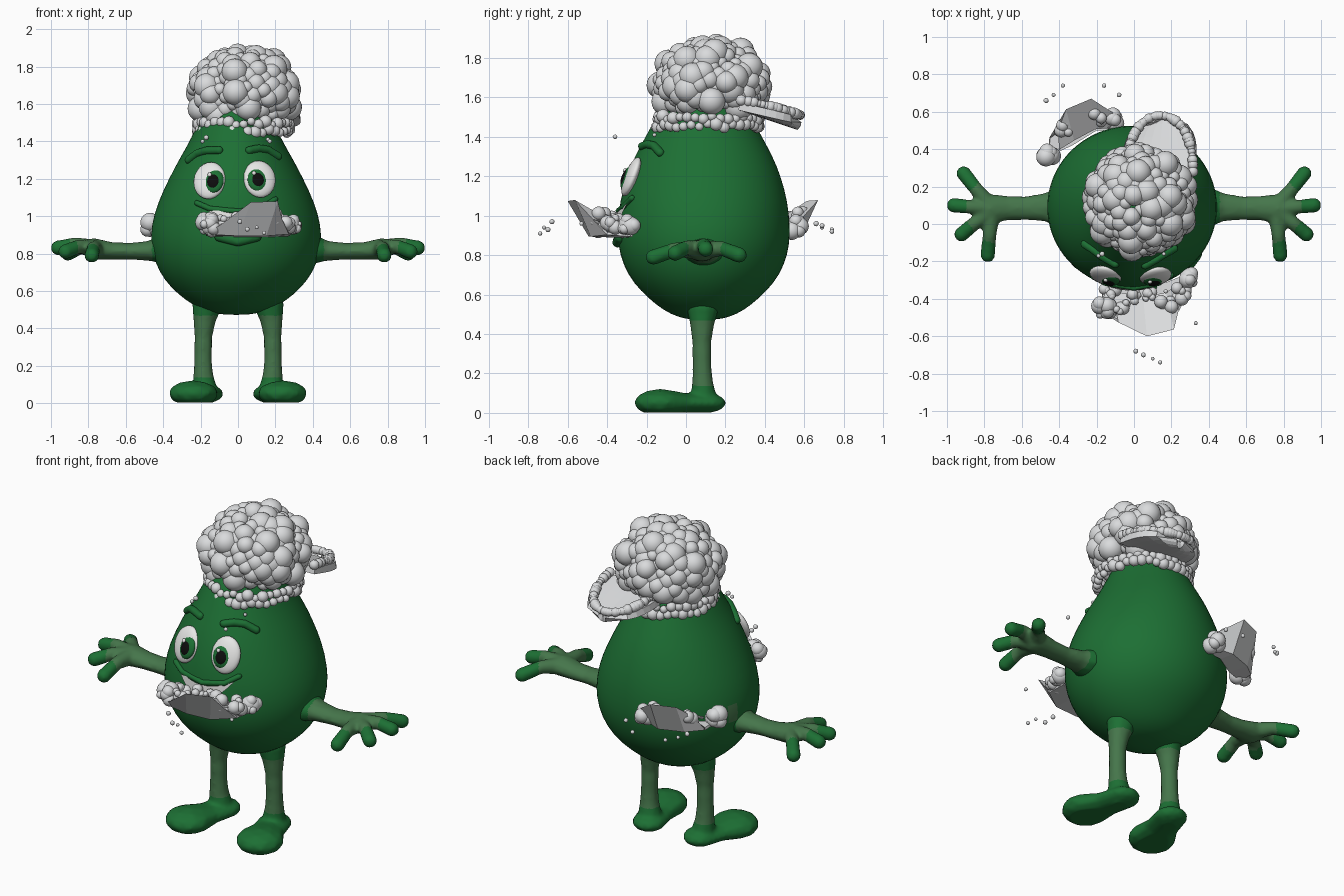
import bpy, bmesh, math, random
from mathutils import Vector, Matrix

random.seed(4)
cube = bpy.data.objects.get("Cube")
if cube:
    bpy.data.objects.remove(cube, do_unlink=True)


def material(name, r, g, b):
    m = bpy.data.materials.new(name)
    m.use_nodes = True
    m.diffuse_color = (r, g, b, 1)
    m.node_tree.nodes["Principled BSDF"].inputs["Base Color"].default_value = (r, g, b, 1)
    return m


GREEN = material("deep green", 0.012, 0.16, 0.034)
LIGHT = material("soft green", 0.06, 0.18, 0.07)
WHITE = material("white", 0.85, 0.85, 0.84)
BLACK = material("black", 0.004, 0.004, 0.004)
GREY = material("light grey", 0.7, 0.71, 0.72)


def finish(bm, name, *mats):
    me = bpy.data.meshes.new(name)
    bm.to_mesh(me)
    bm.free()
    ob = bpy.data.objects.new(name, me)
    bpy.context.collection.objects.link(ob)
    for m in mats:
        me.materials.append(m)
    me.shade_smooth()
    return ob


def ball(bm, co, r, squash=(1, 1, 1), detail=3):
    bmesh.ops.create_icosphere(bm, subdivisions=detail, radius=r,
                               matrix=Matrix.Translation(co) @ Matrix.Diagonal((*squash, 1)))


def chain(bm, points, squash=(1, 1, 1)):
    """Row of overlapping balls through (x, y, z, radius) points."""
    for a, b in zip(points, points[1:]):
        a, b = Vector(a), Vector(b)
        n = max(2, int((b - a).xyz.length / 0.012))
        for i in range(n + 1):
            p = a.lerp(b, i / n)
            ball(bm, p.xyz, p.w, squash, 2)


def fuse(bm, name, rule, *mats, voxel=0.011):
    """Weld balls into one skin, then colour the faces by a rule."""
    ob = finish(bm, name, *mats)
    rem = ob.modifiers.new("weld", 'REMESH')
    rem.mode, rem.voxel_size = 'VOXEL', voxel
    sm = ob.modifiers.new("soften", 'SMOOTH')
    sm.iterations = 4
    me = bpy.data.meshes.new_from_object(ob.evaluated_get(bpy.context.evaluated_depsgraph_get()))
    ob.modifiers.clear()
    ob.data = me
    me.materials.clear()
    for m in mats:
        me.materials.append(m)
    for v in me.vertices:
        v.co.z = max(v.co.z, 0.003)
    for p in me.polygons:
        p.material_index = rule(p.center)
    me.shade_smooth()
    return ob


def mirrored(ob, name):
    other = bpy.data.objects.new(name, ob.data.copy())
    bpy.context.collection.objects.link(other)
    other.data.transform(Matrix.Scale(-1, 4, (1, 0, 0)))
    other.data.flip_normals()


# Egg-shaped body: height, half width, half depth
PROFILE = [(0.472, 0.06, 0.06), (0.485, 0.14, 0.13), (0.52, 0.225, 0.205), (0.58, 0.31, 0.28),
           (0.66, 0.387, 0.36), (0.75, 0.435, 0.41), (0.85, 0.458, 0.437), (0.95, 0.455, 0.438),
           (1.07, 0.422, 0.428), (1.2, 0.36, 0.392), (1.3, 0.308, 0.352), (1.42, 0.236, 0.285),
           (1.54, 0.19, 0.22), (1.63, 0.13, 0.14), (1.66, 0.05, 0.05)]
CX, CY = -0.01, 0.09


def front_y(x, z):
    for (z0, a0, b0), (z1, a1, b1) in zip(PROFILE, PROFILE[1:]):
        if z0 <= z <= z1:
            t = (z - z0) / (z1 - z0)
            rx, ry = a0 + t * (a1 - a0), b0 + t * (b1 - b0)
            return CY - ry * math.sqrt(max(0, 1 - ((x - CX) / rx) ** 2))


bm = bmesh.new()
SEG = 40
rings = [[bm.verts.new((CX + rx * math.cos(k * math.tau / SEG), CY + ry * math.sin(k * math.tau / SEG), z))
          for k in range(SEG)] for z, rx, ry in PROFILE]
for i, (lo, hi) in enumerate(zip(rings, rings[1:])):
    for k in range(SEG):
        j = (k + 1) % SEG
        face = bm.faces.new((lo[k], lo[j], hi[j], hi[k]))
        face.material_index = int(i == 6 and k == 18)  # pale patch behind the right arm
bm.faces.new(rings[0][::-1])
bm.faces.new(rings[-1])
body = finish(bm, "body", GREEN, LIGHT)
body.modifiers.new("round", 'SUBSURF').levels = 1

# Arms with four spread fingers, dark fingertips
bm = bmesh.new()
chain(bm, [(0.40, 0.09, 0.82, 0.09), (0.46, 0.09, 0.815, 0.066), (0.58, 0.085, 0.812, 0.053),
           (0.68, 0.085, 0.815, 0.056), (0.77, 0.08, 0.825, 0.068)], (1, 1.2, 0.85))
for x, y, z in [(0.91, 0.27, 0.80), (0.962, 0.1, 0.83), (0.922, -0.055, 0.81), (0.782, -0.165, 0.79)]:
    tip = Vector((x, y, z))
    mid = Vector((0.76, 0.08, 0.83)).lerp(tip, 0.55) + Vector((0, 0, 0.02))
    chain(bm, [(0.76, 0.08, 0.825, 0.052), (*mid, 0.038), (*tip, 0.041)])
hub = Vector((0.72, 0.08, 0.82))
arm = fuse(bm, "left_arm", lambda c: int(c.x < 0.46 or (c - hub).length > 0.185 and c.x > 0.7), LIGHT, GREEN)
mirrored(arm, "right_arm")

# Legs with long turned-out shoes
bm = bmesh.new()
chain(bm, [(0.17, 0.11, 0.05, 0.095), (0.205, -0.02, 0.05, 0.1), (0.238, -0.13, 0.052, 0.135)], (1, 1, 0.52))
chain(bm, [(0.178, 0.09, 0.06, 0.072), (0.185, 0.085, 0.14, 0.056), (0.187, 0.082, 0.22, 0.049),
           (0.185, 0.08, 0.36, 0.049), (0.178, 0.082, 0.46, 0.064), (0.165, 0.085, 0.53, 0.082)])
leg = fuse(bm, "left_leg", lambda c: int(c.z < 0.14 or c.z > 0.47), LIGHT, GREEN)
mirrored(leg, "right_leg")

# Eyes: nested flattened balls
for side, x, z, shift in (("right", -0.152, 1.19, 0.026), ("left", 0.115, 1.198, -0.014)):
    y = front_y(x, z)
    for part, mat, dx, dz, dy, w, h, d in (("eye_white", WHITE, 0, 0, 0.0, 0.087, 0.106, 0.032),
                                           ("iris", GREEN, shift, -0.01, -0.016, 0.055, 0.067, 0.022),
                                           ("pupil", BLACK, shift, -0.014, -0.024, 0.037, 0.045, 0.019),
                                           ("glint", WHITE, shift - 0.02, 0.02, -0.037, 0.011, 0.012, 0.009)):
        bm = bmesh.new()
        ball(bm, (0, 0, 0), 1, (w, d, h))
        eye = finish(bm, side + "_" + part, mat)
        tilt = Matrix.Rotation(-0.38, 4, 'X')
        turn = Matrix.Rotation(1.4 * x, 4, 'Z')
        eye.matrix_world = Matrix.Translation((x, y, z)) @ turn @ tilt @ Matrix.Translation((dx, dy, dz))

# Eyebrows and lips follow the body surface
for name, pts, r in (("right_brow", [(-0.265, 1.30), (-0.22, 1.335), (-0.17, 1.35), (-0.10, 1.352)], 0.023),
                     ("left_brow", [(0.06, 1.352), (0.11, 1.362), (0.16, 1.355), (0.215, 1.32)], 0.023),
                     ("upper_lip", [(-0.22, 1.07), (-0.15, 1.04), (0, 1.025), (0.13, 1.045), (0.2, 1.09)], 0.017),
                     ("lower_lip", [(-0.1, 0.89), (0, 0.865), (0.1, 0.89)], 0.028)):
    bm = bmesh.new()
    chain(bm, [(x, front_y(x, z), z, r) for x, z in pts])
    fuse(bm, name, lambda c: 0, GREEN, voxel=0.007)

# Toothy grin plate
bm = bmesh.new()
cols = []
for i in range(17):
    u = i / 8 - 1
    x, top = 0.18 * u, 1.015 + 0.045 * u * u
    col = []
    for k in range(5):
        z = top - k / 4 * 0.075 * (1 - u * u) - 0.001 * k
        col.append(bm.verts.new((x, front_y(x, z) - 0.008, z)))
    cols.append(col)
for a, b in zip(cols, cols[1:]):
    for k in range(4):
        bm.faces.new((a[k], a[k + 1], b[k + 1], b[k]))
finish(bm, "teeth", WHITE)

# Bubbly cap dome
bm = bmesh.new()
N = 165
for i in range(N):
    h = 1 - 1.6 * (i + 0.5) / N
    a = i * 2.39996
    w = math.sqrt(1 - h * h)
    k = random.uniform(0.92, 1.05)
    co = (0.03 + 0.255 * k * w * math.cos(a), 0.125 + 0.25 * k * w * math.sin(a), 1.665 + 0.2 * k * h)
    ball(bm, co, random.choice((0.034, 0.042, 0.05, 0.058, 0.07)))
finish(bm, "cap_bubbles", GREY)

# Beaded cap band
bm = bmesh.new()
for row, (z, r) in enumerate(((1.455, 0.245), (1.495, 0.245))):
    for i in range(38):
        a = (i + row / 2) * math.tau / 38
        ball(bm, (0.03 + r * math.cos(a), 0.11 + 1.05 * r * math.sin(a), z + random.uniform(-0.012, 0.012)),
             random.uniform(0.022, 0.036), detail=2)
finish(bm, "cap_band", GREY)


def sheet(name, rows, thick):
    bm = bmesh.new()
    grid = [[bm.verts.new(p) for p in row] for row in rows]
    for a, b in zip(grid, grid[1:]):
        for k in range(len(a) - 1):
            bm.faces.new((a[k], a[k + 1], b[k + 1], b[k]))
    bmesh.ops.recalc_face_normals(bm, faces=bm.faces)
    ob = finish(bm, name, GREY)
    ob.data.shade_flat()
    mod = ob.modifiers.new("thickness", 'SOLIDIFY')
    mod.thickness, mod.offset = thick, 0


# Backward visor with beaded rim, thick enough to hang below the beads
def visor(u, v):
    y = 0.27 + 0.3 * v
    w = 0.18 * (1 - v ** 3.5) ** 0.5 + 0.02
    return (0.125 + 0.03 * v + u * w, y, 1.555 - 0.07 * v - 0.03 * v * (1 - u * u))


sheet("cap_visor", [[visor(k / 4 - 1, j / 8) for k in range(9)] for j in range(9)], 0.04)
bm = bmesh.new()
for i in range(45):
    a = math.pi * i / 44
    s = math.sin(a)
    ball(bm, (0.14 + 0.175 * math.cos(a), 0.28 + 0.3 * s ** 0.8, 1.585 - 0.075 * s),
         random.uniform(0.018, 0.03), detail=2)
finish(bm, "visor_rim", GREY)

# Wedge-shaped trays in front and behind: floor, upturned lip, sloping top
sheet("front_tray", [
    [(-0.17, -0.35, 0.9), (0, -0.33, 0.895), (0.15, -0.32, 0.895), (0.28, -0.27, 0.9)],
    [(-0.17, -0.47, 0.91), (0, -0.49, 0.9), (0.15, -0.48, 0.9), (0.27, -0.4, 0.91)],
    [(-0.08, -0.52, 0.96), (0.07, -0.595, 1.07), (0.21, -0.56, 1.075), (0.23, -0.47, 0.98)],
    [(-0.12, -0.36, 0.94), (0.05, -0.39, 0.96), (0.17, -0.37, 0.96), (0.25, -0.31, 0.94)]], 0.014)
sheet("back_tray", [
    [(-0.46, 0.36, 0.92), (-0.33, 0.42, 0.9), (-0.2, 0.5, 0.9), (-0.1, 0.5, 0.91)],
    [(-0.45, 0.46, 0.91), (-0.36, 0.53, 0.9), (-0.22, 0.58, 0.9), (-0.08, 0.54, 0.92)],
    [(-0.4, 0.5, 0.98), (-0.36, 0.61, 1.07), (-0.23, 0.665, 1.075), (-0.1, 0.58, 0.98)],
    [(-0.4, 0.4, 0.94), (-0.32, 0.45, 0.96), (-0.21, 0.51, 0.96), (-0.1, 0.52, 0.94)]], 0.014)


def clusters(name, spots):
    """Bubble clumps: centre, spread, largest radius, count."""
    bm = bmesh.new()
    for x, y, z, s, r, n in spots:
        for i in range(n):
            co = Vector((x, y, z)) + Vector([random.uniform(-s, s) for _ in range(3)])
            ball(bm, co, r * random.uniform(0.45, 1) if i else r)
    finish(bm, name, GREY)


clusters("front_bubbles", [(-0.16, -0.455, 0.955, 0.035, 0.045, 14), (-0.07, -0.44, 0.96, 0.03, 0.035, 8),
                           (-0.13, -0.36, 0.96, 0.03, 0.034, 8), (0.0, -0.39, 0.97, 0.03, 0.03, 7),
                           (0.09, -0.38, 0.97, 0.03, 0.03, 8), (0.17, -0.44, 0.98, 0.032, 0.036, 10),
                           (0.25, -0.37, 0.96, 0.03, 0.038, 9), (0.3, -0.29, 0.955, 0.028, 0.048, 10)])
clusters("back_bubbles", [(-0.465, 0.37, 0.95, 0.028, 0.052, 10), (-0.38, 0.52, 0.97, 0.03, 0.036, 9),
                          (-0.29, 0.54, 0.98, 0.025, 0.028, 5), (-0.19, 0.575, 0.99, 0.03, 0.034, 7),
                          (-0.11, 0.555, 0.95, 0.028, 0.047, 9)])

# Loose floating droplets
bm = bmesh.new()
for x, y, z in [(0.01, -0.68, 0.97), (0.05, -0.7, 0.93), (0.1, -0.72, 0.94), (0.14, -0.74, 0.91),
                (0.33, -0.53, 0.96), (-0.47, 0.66, 0.96), (-0.43, 0.69, 0.94), (-0.38, 0.74, 0.93),
                (-0.16, 0.74, 0.92), (-0.08, 0.69, 0.95), (-0.19, -0.17, 1.4), (0.16, -0.16, 1.41),
                (0.17, -0.36, 1.4), (-0.17, -0.16, 1.42)]:
    ball(bm, (x, y, z), random.uniform(0.01, 0.015), detail=2)
finish(bm, "droplets", GREY)
